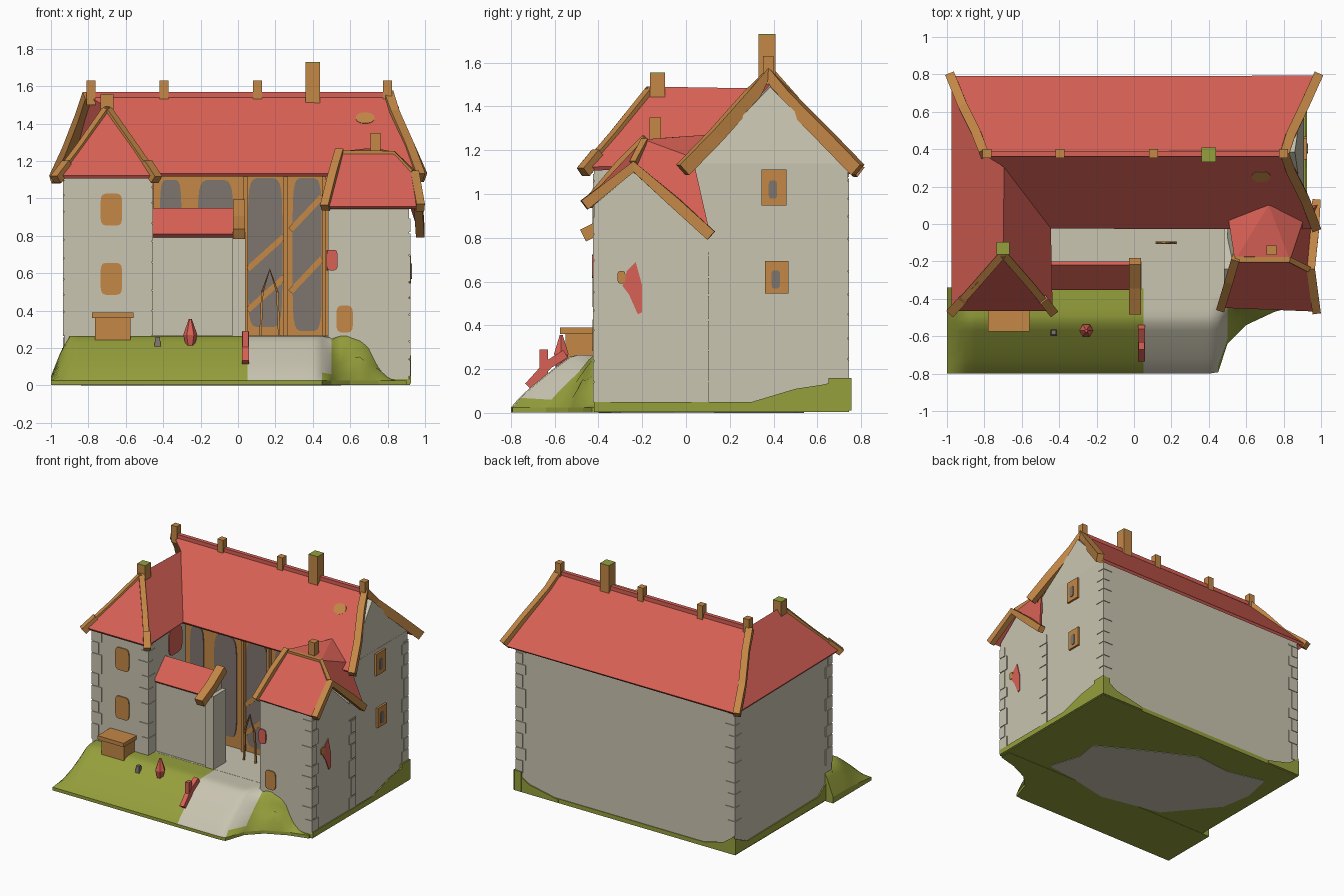
import bpy, bmesh, math, random
from mathutils import Vector

if "Cube" in bpy.data.objects:
    bpy.data.objects.remove(bpy.data.objects["Cube"])
random.seed(4)

def material(name, rgb):
    m = bpy.data.materials.new(name)
    m.diffuse_color = [(c / 255) ** 2.2 for c in rgb] + [1]
    m.use_nodes = True
    m.node_tree.nodes["Principled BSDF"].inputs["Base Color"].default_value = m.diffuse_color
    return m

RED = material("red tile", (215, 97, 86))
WALL = material("pale plaster", (200, 195, 175))
WOOD = material("timber", (194, 134, 72))
GREEN = material("grass", (148, 158, 62))
GREY = material("dark glass", (126, 116, 110))

def mesh(name, verts, faces, mat, solid=0):
    me = bpy.data.meshes.new(name)
    me.from_pydata([tuple(v) for v in verts], [], faces)
    bm = bmesh.new()
    bm.from_mesh(me)
    bmesh.ops.recalc_face_normals(bm, faces=bm.faces)
    bm.to_mesh(me)
    bm.free()
    me.materials.append(mat)
    ob = bpy.data.objects.new(name, me)
    bpy.context.collection.objects.link(ob)
    if solid:
        s = ob.modifiers.new("thickness", 'SOLIDIFY')
        s.thickness, s.offset = solid, 0
    return ob

def loft(name, rings, mat):
    """Skin between equal-length rings and cap both ends."""
    n = len(rings[0])
    verts = [v for r in rings for v in r]
    faces = [[k * n + i, k * n + (i + 1) % n, (k + 1) * n + (i + 1) % n, (k + 1) * n + i]
             for k in range(len(rings) - 1) for i in range(n)]
    faces += [list(range(n)), [len(verts) - n + i for i in range(n)]]
    return mesh(name, verts, faces, mat)

def box(name, x0, x1, y0, y1, z0, z1, mat):
    return loft(name, [[(x0, y0, z), (x1, y0, z), (x1, y1, z), (x0, y1, z)] for z in (z0, z1)], mat)

def beam(name, pts, w, h, mat=WOOD):
    """Rectangular timber along a polyline."""
    pts = [Vector(p) for p in pts]
    rings = []
    for i, p in enumerate(pts):
        d = (pts[min(i + 1, len(pts) - 1)] - pts[max(i - 1, 0)]).normalized()
        ref = Vector((0, 0, 1)) if abs(d.z) < 0.95 else Vector((0, 1, 0))
        s = d.cross(ref).normalized()
        u = s.cross(d)
        rings.append([p + s * a * w / 2 + u * b * h / 2 for a, b in ((-1, -1), (1, -1), (1, 1), (-1, 1))])
    return loft(name, rings, mat)

def blob(name, c, u, v, ru, rv, mat, p=0.5, n=16, t=0.008):
    """Thin rounded plate spanned by u and v."""
    c, u, v = Vector(c), Vector(u).normalized(), Vector(v).normalized()
    ring = []
    for i in range(n):
        a = 2 * math.pi * (i + 0.5) / n
        q = [math.copysign(abs(f) ** p, f) for f in (math.cos(a), math.sin(a))]
        ring.append(c + u * q[0] * ru + v * q[1] * rv)
    nrm = u.cross(v) * t / 2
    return loft(name, [[r - nrm for r in ring], [r + nrm for r in ring]], mat)

X, Y, Z = (1, 0, 0), (0, 1, 0), (0, 0, 1)

# Ground: sloped lawn with the path, lofted as a height field
def smooth(t):
    t = max(0, min(1, t))
    return t * t * (3 - 2 * t)

def front_edge(x):
    pts = [(-1, -.8), (.44, -.8), (.48, -.77), (.5, -.64), (.6, -.54), (.75, -.47), (.9, -.43)]
    for (a, ya), (b, yb) in zip(pts, pts[1:]):
        if x <= b + 1e-6:
            return ya + (yb - ya) * (x - a) / (b - a)
    return -.43

NX, NT = 38, 12
verts = []
for i in range(NX + 1):
    x = -1 + i * .05
    yf = front_edge(x)
    for j in range(NT + 1):
        y = yf + (-.34 - yf) * j / NT
        side = (.1 + .9 * smooth((x + 1) / .09)) * (1 - smooth((x - .64) / .2))
        z = .025 + .24 * side * min(1, (y - yf) / min(.28, (-.42 - yf) + .02)) ** .85
        if x > .52 and 0 < j < NT:
            z += random.uniform(-.015, .03) * side
        verts.append((x, y, z))
faces = [[i * (NT + 1) + j, (i + 1) * (NT + 1) + j, (i + 1) * (NT + 1) + j + 1, i * (NT + 1) + j + 1]
         for i in range(NX) for j in range(NT)]
lawn = mesh("lawn_and_path", verts, faces, GREEN)
lawn.data.materials.append(WALL)
bm = bmesh.new()
bm.from_mesh(lawn.data)
for f in bm.faces:
    c = f.calc_center_median()
    f.smooth = True
    f.material_index = int(.05 < c.x < (.5 if c.y > -.7 else .45) and c.z > .04)
edge = [e for e in bm.edges if e.is_boundary]
for g in bmesh.ops.extrude_edge_only(bm, edges=edge)["geom"]:
    if isinstance(g, bmesh.types.BMVert):
        g.co.z = 0.001
    elif isinstance(g, bmesh.types.BMFace):
        g.material_index, g.smooth = 0, False
bmesh.ops.holes_fill(bm, edges=[e for e in bm.edges if e.is_boundary])
bmesh.ops.recalc_face_normals(bm, faces=bm.faces)
bm.to_mesh(lawn.data)
bm.free()
box("base", -.935, .92, -.42, .745, .003, .035, GREEN)
patch = [(.55, -.3), (.47, -.05), (.5, .13), (.2, .3), (-.2, .5), (-.5, .47), (-.79, .54), (-.84, .3), (-.8, .06), (-.5, -.3), (-.02, -.4), (.3, -.33)]
loft("underside_patch", [[(x, y, z) for x, y in patch] for z in (0, .006)], WALL)
box("courtyard_floor", -.46, .5, -.345, .04, .01, .266, WALL)

# Walls
box("main_walls", -.93, .91, .04, .74, .01, 1.14, WALL)
loft("right_gable", [[(.75, .04, 1.13), (.75, .74, 1.13), (.75, .385, 1.5)],
                     [(.91, .04, 1.13), (.91, .74, 1.13), (.86, .385, 1.49)]], WALL)
box("left_wing_walls", -.93, -.46, -.42, .1, .01, 1.14, WALL)
prof = [(-.42, .01), (.1, .01), (.1, .79), (-.24, 1.1), (-.42, .95)]
loft("right_wing_walls", [[(x, y, z) for y, z in prof] for x in (.48, .915)], WALL)
mesh("right_wing_attic", [(.5, -.41, .95), (.5, .05, .95), (.55, .05, 1.16), (.55, -.19, 1.22),
                          (.8, -.41, .95), (.8, .05, .95), (.8, .05, 1.16), (.8, -.19, 1.22)],
     [(0, 1, 2, 3), (4, 5, 6, 7), (0, 4, 7, 3), (1, 5, 6, 2), (2, 6, 7, 3), (0, 4, 5, 1)], WALL)
prof = [(-.33, .2), (-.21, .2), (-.21, .92), (-.33, .8)]
loft("porch_wall", [[(x, y, z) for y, z in prof] for x in (-.46, .01)], WALL)
box("porch_pillar", -.03, .04, -.35, -.2, .2, .82, WALL)

# Corner stones: low-relief blocks, given corner, inward directions and height range
for cx, cy, dx, dy, z, top in ((.915, .745, -1, -1, .15, 1.08), (-.935, .745, 1, -1, .13, 1.1), (-.935, -.425, 1, 1, .27, 1.1),
                               (-.455, -.425, -1, 1, .27, 1.1), (.921, .105, -1, -1, .05, .74), (.921, -.425, -1, 1, .05, .9)):
    k = 0
    while z < top:
        h = random.uniform(.08, .15)
        a, b = (.085, .055) if k % 2 else (.06, .08)
        xs, ys = sorted((cx, cx + dx * a)), sorted((cy, cy + dy * b))
        box("corner_stone", *xs, *ys, z, min(z + h, top) - .008, WALL)
        z, k = z + h, k + 1

# Moss climbing the wall corners
for x0, x1, y in ((.915, .55, .747), (-.935, -.65, .747)):
    mesh("moss_back", [(x0, y, .01), (x1, y, .01), (x1, y, .03), ((x0 * 2 + x1) / 3, y, .08), (x0, y, .15)], [range(5)], GREEN, .008)
mesh("moss_right", [(.921, .755, .01), (.921, -.42, .01), (.921, -.42, .05), (.921, .3, .05), (.921, .5, .11), (.921, .63, .13), (.921, .755, .16)],
     [range(7)], GREEN, .008)
mesh("moss_left", [(-.937, .75, .01), (-.937, -.42, .01), (-.937, -.42, .2), (-.937, -.25, .07), (-.937, .6, .06), (-.937, .75, .13)],
     [range(6)], GREEN, .008)
box("moss_corner", .86, .925, .65, .752, .01, .16, GREEN)

# Main roof with hipped left wing
A, B, C, D = (-.8, .375, 1.545), (.81, .375, 1.545), (-.97, .785, 1.1), (.96, .785, 1.1)
E, V, W = (.95, -.02, 1.125), (-.45, -.02, 1.125), (-.69, .31, 1.475)
F, G, H = (-.7, -.16, 1.48), (-.97, -.46, 1.115), (-.44, -.46, 1.115)
mesh("main_roof", [A, B, C, D, E, V, W, F, G, H],
     [(0, 1, 3, 2), (0, 6, 5, 4, 1), (2, 0, 6), (2, 6, 7, 8), (6, 5, 9, 7), (7, 8, 9)], RED, .022)
# Right wing roof
mesh("right_wing_roof", [(.47, -.44, .95), (.97, -.46, .95), (.93, -.24, 1.13), (.83, -.19, 1.24), (.54, -.19, 1.24),
                         (.98, .11, .81), (.9, .03, 1.16), (.51, .02, 1.17), (.72, .1, 1.26)],
     [(0, 1, 2, 3, 4), (4, 3, 8), (3, 6, 8), (4, 8, 7), (3, 2, 5, 6)], RED, .022)
# Porch canopy
mesh("porch_canopy", [(-.46, -.345, .8), (.01, -.345, .8), (.01, -.21, .94), (-.46, -.21, .94)], [(0, 1, 2, 3)], RED, .025)
blob("roof_patch", (.68, .255, 1.428), X, (0, .395, .42), .05, .04, WOOD, .9)

# Timber edges
beam("gable_beam", [(.97, -.015, 1.11), (.91, .14, 1.27), (.83, .3, 1.45), (.805, .375, 1.545),
                    (.83, .46, 1.44), (.91, .63, 1.27), (.98, .785, 1.11)], .05, .065)
beam("hip_beam_back", [(-.98, .79, 1.1), (-.91, .62, 1.25), (-.84, .48, 1.43), (-.8, .375, 1.55)], .05, .055)
for s in (-1, 1):
    beam("wing_hip_beam", [(-.705 + s * .26, -.46, 1.115), (-.7 + s * .14, -.32, 1.28), (-.7, -.16, 1.48)], .04, .03)
    beam("wing_hip_end", [(-.705 + s * .27, -.47, 1.1), (-.7 + s * .21, -.4, 1.185)], .05, .05)
beam("ridge_tiles", [(-.8, .375, 1.553), (.81, .375, 1.553)], .03, .03, RED)
beam("wing_beam_left", [(.465, -.45, .95), (.51, -.3, 1.13), (.545, -.18, 1.25)], .045, .045)
beam("wing_ridge", [(.54, -.19, 1.24), (.83, -.19, 1.24), (.93, -.24, 1.14)], .03, .03)
beam("wing_beam_right", [(.975, -.465, .95), (.945, -.24, 1.125), (.965, -.05, .96), (.975, .115, .81)], .045, .05)
beam("canopy_beam", [(.005, -.47, .81), (.005, -.33, .88), (.005, -.2, .97)], .065, .06)

# Ridge posts and chimney
for x in (-.785, -.395, .105, .8):
    box("ridge_post", x - .024, x + .024, .352, .4, 1.5, 1.63, WOOD)
for n, x, y, z0, z1, r, cap in (("chimney", .4, .37, 1.5, 1.73, .038, GREEN), ("wing_post", -.7, -.13, 1.42, 1.555, .034, GREEN),
                                ("small_wing_post", .735, -.14, 1.2, 1.35, .026, WOOD)):
    box(n, x - r, x + r, y - r, y + r, z0, z1 - .006, WOOD)
    box(n + "_cap", x - r, x + r, y - r, y + r, z1 - .006, z1, cap)

# Timber-framed glass front
box("window_frame", -.46, .48, .025, .045, .266, 1.13, WOOD)
for x, z, w, h in ((-.36, .72, .058, .38), (-.12, .72, .095, .38), (.145, .71, .092, .4), (.37, .7, .078, .41)):
    blob("glass_pane", (x, .022, z), X, Z, w, h, GREY, .35, 24)
for x in (.04, .255, .46):
    beam("frame_post", [(x, .01, .267), (x, .01, 1.12)], .022, .03)
for x0, x1, z in ((.05, .25, .4), (.05, .25, .62), (.28, .45, .5), (.28, .45, .83)):
    beam("frame_brace", [(x0, .018, z), (x1, .018, z + .18)], .012, .03)
beam("gate_arch", [(.12, -.1, .267), (.13, -.1, .5), (.17, -.1, .62), (.21, -.1, .5), (.22, -.1, .267)], .012, .012)
blob("courtyard_banner", (-.457, -.1, 1.02), Y, Z, .08, .1, RED)

# Wall windows and spots
for z in (.94, .57):
    blob("left_wing_window", (-.677, -.424, z), X, Z, .058, .086, WOOD, .4)
for y, z, w, h in ((.402, 1.03, .058, .083), (.415, .62, .054, .075)):
    box("side_window_frame", .9, .925, y - w, y + w, z - h, z + h, WOOD)
    blob("side_window_glass", (.926, y - .005, z - .01), Y, Z, .02, .042, GREY)
banner = [(-.22, .45), (-.2, .46), (-.2, .58), (-.23, .69), (-.27, .65), (-.29, .58), (-.26, .54)]
loft("red_banner_side", [[(x, y, z) for y, z in banner] for x in (.914, .921)], RED)
blob("banner_bracket", (.918, -.295, .62), Y, Z, .018, .028, WOOD)
blob("red_banner_front", (.503, -.425, .67), X, Z, .03, .055, RED)
blob("red_banner_return", (.477, -.38, .67), Y, Z, .04, .055, RED)
blob("wing_hatch", (.57, -.424, .355), X, Z, .045, .072, WOOD)

# Garden things
box("crate", -.765, -.575, -.55, -.42, .22, .36, WOOD)
box("crate_lid", -.78, -.56, -.575, -.42, .36, .39, WOOD)
for r0, r1, z0, z1 in ((.02, .038, .2, .27), (.038, .008, .27, .355)):
    loft("garden_lantern", [[(-.255 + r * math.cos(a * math.pi / 3), -.57 + r * math.sin(a * math.pi / 3), z) for a in range(6)]
                            for r, z in ((r0, z0), (r1, z1))], RED)
loft("garden_stone", [[(-.43 + r * x, -.58 + r * y, z) for x, y in ((-1, -1), (1, -1), (1, 1), (-1, 1))]
                      for r, z in ((.02, .18), (.012, .26))], GREY)
beam("path_rail", [(.04, -.72, .12), (.04, -.63, .22), (.04, -.55, .27)], .035, .04, RED)
box("path_post", .025, .055, -.67, -.63, .13, .29, RED)
